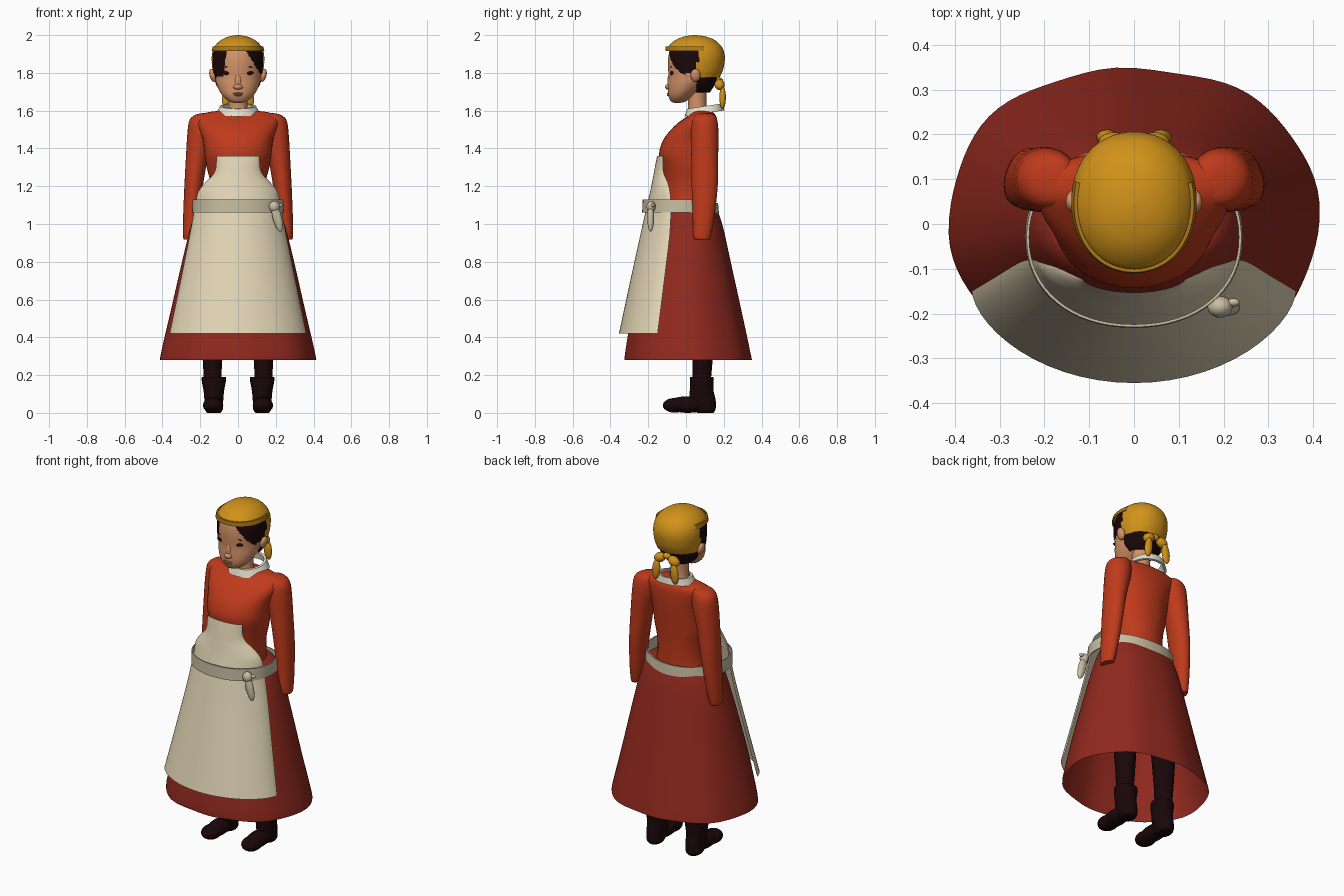
import bpy, bmesh, math
from mathutils import Vector, Matrix

cube = bpy.data.objects.get("Cube")
if cube:
    bpy.data.objects.remove(cube, do_unlink=True)


def material(name, r, g, b):
    m = bpy.data.materials.new(name)
    m.use_nodes = True
    m.diffuse_color = (r, g, b, 1)
    bsdf = m.node_tree.nodes["Principled BSDF"]
    bsdf.inputs["Base Color"].default_value = (r, g, b, 1)
    bsdf.inputs["Roughness"].default_value = 0.8
    return m


BODICE = material("orange_red", .52, .042, .011)
SKIRT = material("deep_red", .28, .022, .013)
LINEN = material("linen", .77, .67, .47)
BELT = material("shaded_linen", .58, .51, .36)
CREAM = material("cream", .78, .73, .6)
MUSTARD = material("mustard", .64, .29, .01)
OCHRE = material("dark_mustard", .42, .19, .01)
SKIN = material("skin", .66, .29, .14)
LIP = material("lip", .47, .18, .1)
DARK = material("dark_brown", .01, .002, .003)


def finish(name, mat, bm):
    bmesh.ops.recalc_face_normals(bm, faces=bm.faces)
    mesh = bpy.data.meshes.new(name)
    bm.to_mesh(mesh)
    bm.free()
    mesh.materials.append(mat)
    mesh.shade_smooth()
    mesh.set_sharp_from_angle(angle=math.radians(45))
    ob = bpy.data.objects.new(name, mesh)
    bpy.context.collection.objects.link(ob)


def smooth_rows(rows, steps):
    """Catmull-Rom interpolation through the profile rows."""
    out = []
    for i in range(len(rows) - 1):
        quad = [rows[max(i - 1, 0)], rows[i], rows[i + 1], rows[min(i + 2, len(rows) - 1)]]
        for k in range(steps):
            t = k / steps
            out.append([b + t / 2 * (c - a + t * (2*a - 5*b + 4*c - d + t * (3*(b - c) + d - a)))
                        for a, b, c, d in zip(*quad)])
    return out + [list(rows[-1])]


def loft(name, mat, rows, seg=40, steps=3, power=2, cx=0, bottom=True, top=True,
         keep=None, tweak=None):
    """Stack of oval rings; each row is z, half width, front y, back y, (x shift)."""
    bm = bmesh.new()
    rings = []
    for z, hx, yf, yb, *shift in smooth_rows(rows, steps):
        ring = []
        for i in range(seg):
            a = math.tau * i / seg
            c, s = math.cos(a), math.sin(a)
            x = hx * math.copysign(abs(c) ** (2 / power), c)
            y = (yf + yb) / 2 + (yb - yf) / 2 * math.copysign(abs(s) ** (2 / power), s)
            co = Vector((x + cx + (shift[0] if shift else 0), y, z))
            ring.append(bm.verts.new(tweak(co) if tweak else co))
        rings.append(ring)
    for lo, hi in zip(rings, rings[1:]):
        for i in range(seg):
            j = (i + 1) % seg
            bm.faces.new((lo[i], lo[j], hi[j], hi[i]))
    if bottom:
        bm.faces.new(rings[0])
    if top:
        bm.faces.new(rings[-1])
    if keep:
        gone = [f for f in bm.faces if not keep(f.calc_center_median())]
        bmesh.ops.delete(bm, geom=gone, context="FACES")
    finish(name, mat, bm)


def band(name, mat, lower, upper, thick, **options):
    """Flat strap running round the body, with an outer and an inner wall."""
    inner = [(z, hx - thick, yf + thick, yb - thick) for z, hx, yf, yb in (upper, lower)]
    loft(name, mat, [lower, upper, *inner, lower], seg=64, steps=1, bottom=False, top=False, **options)


def blob(name, mat, loc, size, tilt=0):
    """Ellipsoid, leaned sideways by tilt degrees and kept above the floor."""
    bm = bmesh.new()
    bmesh.ops.create_uvsphere(bm, u_segments=24, v_segments=14, radius=1)
    m = (Matrix.Translation(loc) @ Matrix.Rotation(math.radians(tilt), 4, "Y")
         @ Matrix.Diagonal((*size, 1)))
    bmesh.ops.transform(bm, matrix=m, verts=bm.verts)
    for v in bm.verts:
        v.co.z = max(v.co.z, 0)
    finish(name, mat, bm)


# Skirt: open bell with soft folds that fade towards the waist
def folds(co):
    a = math.atan2(co.y, co.x)
    k = 1 + .011 * math.cos(8 * a - .9) * min(1, (1.1 - co.z) / .7)
    return Vector((co.x * k, co.y * k, co.z))


loft("skirt", SKIRT, [(.28, .411, -.322, .346), (.33, .402, -.318, .336), (.55, .352, -.28, .29),
     (.8, .296, -.215, .236), (.98, .252, -.165, .197), (1.07, .222, -.13, .168), (1.1, .19, -.11, .158)],
     seg=80, power=2.2, bottom=False, tweak=folds)

# Bodice, with broad shoulders that run into the sleeves
loft("bodice", BODICE, [(1.03, .165, -.11, .155), (1.12, .143, -.112, .153), (1.22, .146, -.115, .153),
     (1.3, .166, -.126, .157), (1.37, .177, -.143, .162), (1.45, .187, -.118, .168),
     (1.52, .212, -.06, .168), (1.56, .217, -.008, .163), (1.582, .192, .02, .152),
     (1.594, .145, .035, .14), (1.6, .08, .045, .12)], power=2.1)

# Apron: curved sheet; rows are z, half width, middle y, edge y
apron_rows = [(.42, .362, -.355, -.15), (.7, .304, -.295, -.115), (.95, .254, -.24, -.085),
              (1.1, .226, -.207, -.08), (1.17, .211, -.19, -.085), (1.22, .172, -.18, -.097),
              (1.26, .133, -.172, -.115), (1.3, .117, -.165, -.122), (1.36, .115, -.153, -.122)]
bm = bmesh.new()
sheet = []
for z, w, mid, edge in smooth_rows(apron_rows, 3):
    angles = [math.pi * (i / 28 - .5) for i in range(29)]
    sheet.append([bm.verts.new((w * math.sin(a), edge + (mid - edge) * max(0, math.cos(a)) ** 1.25, z))
                  for a in angles])
for lo, hi in zip(sheet, sheet[1:]):
    for i in range(28):
        bm.faces.new((lo[i], lo[i + 1], hi[i + 1], hi[i]))
finish("apron", LINEN, bm)


# Apron belt, dipping a little at the back, with its knot and hanging end
def belt_dip(co):
    return co - Vector((0, 0, .02 * max(0, co.y / .17) ** 2))


band("apron_belt", BELT, (1.06, .243, -.232, .176), (1.13, .24, -.23, .17), .006,
     power=2.15, tweak=belt_dip)
blob("belt_knot", BELT, (.192, -.185, 1.092), (.028, .024, .03))
blob("belt_knot_loop", BELT, (.222, -.175, 1.1), (.014, .009, .01))
blob("belt_tail", BELT, (.207, -.187, 1.035), (.024, .018, .078), -14)

# Limbs, one set for each side
for side, s in (("left", 1), ("right", -1)):
    sleeve = [(1.588, .008, .085, .115, .17), (1.579, .045, .05, .147, .178), (1.55, .067, .034, .165, .19),
              (1.48, .07, .026, .172, .198), (1.35, .058, .028, .17, .218), (1.2, .049, .03, .168, .235),
              (1.05, .042, .035, .152, .248), (.94, .034, .038, .133, .257), (.918, .027, .045, .125, .26)]
    loft(side + "_sleeve", BODICE, [(*r[:4], s * r[4]) for r in sleeve], seg=28)
    loft(side + "_leg", DARK, [(.16, .045, .035, .13), (.3, .053, .033, .142), (.55, .07, .015, .15),
         (.9, .085, -.01, .15)], seg=24, cx=s * .135)
    loft(side + "_boot_shaft", DARK, [(0, .035, .06, .145), (.02, .048, .04, .157), (.07, .05, .02, .157),
         (.12, .055, .02, .145), (.175, .065, .02, .147), (.19, .063, .022, .145)], seg=24, cx=s * .128)
    blob(side + "_boot_foot", DARK, (s * .13, .01, .044), (.051, .115, .044))
    blob(side + "_boot_toe", DARK, (s * .132, -.058, .04), (.054, .065, .039))


# Collar: loose flared band, higher at the back
def collar_tilt(co):
    return co + Vector((0, 0, (co.y - .1) * .15))


band("collar", CREAM, (1.586, .117, -.008, .203), (1.624, .095, .006, .197), .014, tweak=collar_tilt)

# Neck and head
loft("neck", SKIN, [(1.57, .062, .005, .125), (1.62, .05, .012, .108), (1.75, .052, .005, .11)], seg=28)
loft("head", SKIN, [(1.641, .02, -.062, -.03), (1.65, .048, -.08, .0), (1.682, .084, -.094, .045),
     (1.73, .11, -.095, .1), (1.78, .122, -.092, .148), (1.85, .126, -.096, .165),
     (1.91, .12, -.088, .165), (1.95, .09, -.06, .14)], seg=48, steps=4)

# Face
blob("nose_tip", SKIN, (0, -.094, 1.726), (.023, .017, .015))
blob("nose_bridge", SKIN, (0, -.086, 1.752), (.018, .013, .042))
blob("upper_lip", LIP, (0, -.09, 1.691), (.028, .011, .005))
blob("lower_lip", LIP, (0, -.089, 1.682), (.023, .012, .006))
for side, s in (("left", 1), ("right", -1)):
    blob(side + "_nostril_wing", SKIN, (s * .016, -.087, 1.723), (.011, .012, .009))
    blob(side + "_eye", DARK, (s * .057, -.074, 1.799), (.027, .01, .01), s * -4)
    blob(side + "_brow", DARK, (s * .055, -.078, 1.832), (.025, .004, .0025), s * 5)
    blob(side + "_ear", SKIN, (s * .134, .05, 1.787), (.017, .026, .035), s * 14)


# Hair: shell with an open face, swept from an off-centre parting
def hair_area(c):
    if c.y > .055:
        return True
    if c.y > 0:
        return c.z > 1.8
    drop = max(0, 1.92 - c.z)
    edge = .06 + drop * .12 if c.x < 0 else .04 + drop * .62
    return c.z > 1.775 - c.y * .1 and abs(c.x) > edge


loft("hair", DARK, [(1.695, .075, .0, .125), (1.73, .113, -.06, .148), (1.78, .127, -.094, .167),
     (1.85, .132, -.103, .185), (1.91, .129, -.098, .188), (1.95, .1, -.07, .16)],
     seg=128, steps=10, top=False, bottom=False, keep=hair_area)

# Head scarf: rounded crown that drops behind the ears
loft("head_scarf", MUSTARD, [(1.775, .124, -.07, .178), (1.82, .135, -.09, .197), (1.88, .14, -.105, .206),
     (1.925, .132, -.102, .196), (1.955, .112, -.08, .175), (1.978, .083, -.048, .145),
     (1.992, .05, -.01, .105), (1.998, .022, .02, .072), (2, .003, .042, .05)], seg=64, steps=5,
     power=2.1, bottom=False, keep=lambda c: c.z > 1.915 or c.y > .06)
band("scarf_band", OCHRE, (1.915, .14, -.11, .206), (1.94, .134, -.108, .2), .008,
     power=2.1, keep=lambda c: c.y < .09)

# Scarf bow at the nape
blob("scarf_knot", MUSTARD, (0, .178, 1.757), (.024, .018, .018))
for side, s in (("left", 1), ("right", -1)):
    blob(side + "_bow_loop", MUSTARD, (s * .046, .178, 1.738), (.036, .027, .027), s * 25)
    blob(side + "_bow_tail", MUSTARD, (s * .06, .194, 1.67), (.024, .017, .06), s * -6)
